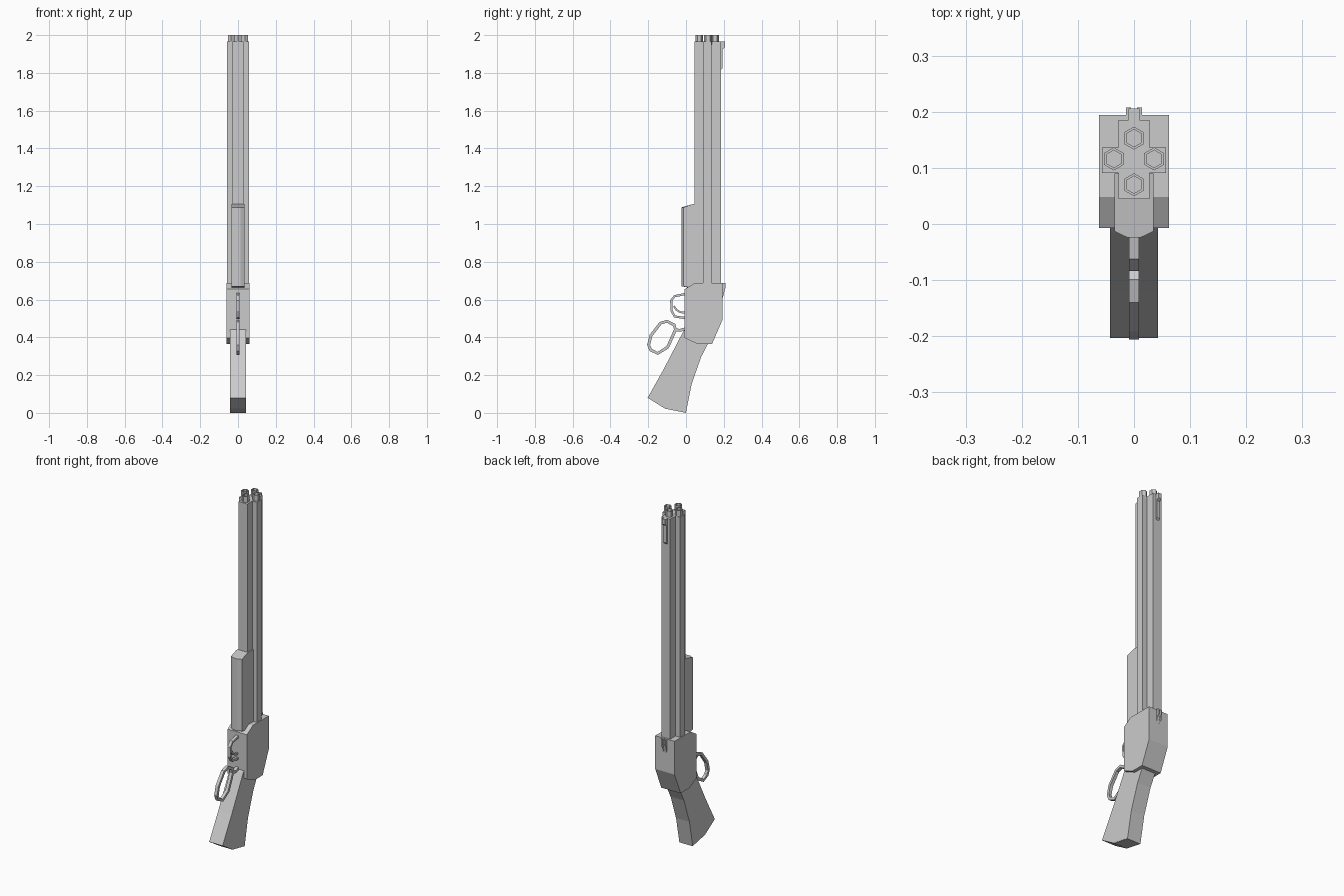
import bpy, bmesh, math
from mathutils import Vector

cube = bpy.data.objects.get("Cube")
if cube:
    bpy.data.objects.remove(cube, do_unlink=True)

grey = bpy.data.materials.new("plain grey")
grey.use_nodes = True
GREY = (0.6, 0.6, 0.6, 1)
grey.diffuse_color = GREY
grey.node_tree.nodes["Principled BSDF"].inputs["Base Color"].default_value = GREY


def finish(bm, name):
    bmesh.ops.recalc_face_normals(bm, faces=bm.faces)
    mesh = bpy.data.meshes.new(name)
    bm.to_mesh(mesh)
    bm.free()
    mesh.materials.append(grey)
    obj = bpy.data.objects.new(name, mesh)
    bpy.context.collection.objects.link(obj)
    return obj


def prism(name, points, offset):
    """Extrude a flat outline along an offset."""
    bm = bmesh.new()
    face = bm.faces.new([bm.verts.new(p) for p in points])
    new = bmesh.ops.extrude_face_region(bm, geom=[face])["geom"]
    bmesh.ops.translate(bm, vec=offset, verts=[v for v in new if isinstance(v, bmesh.types.BMVert)])
    return finish(bm, name)


def side_prism(name, outline, half, x=0):
    """Side profile in (y, z), widened evenly about x."""
    return prism(name, [(x - half, y, z) for y, z in outline], (2 * half, 0, 0))


def upright_prism(name, outline, bottom, top):
    """Cross-section in (x, y), mirrored across x = 0."""
    full = outline + [(-x, y) for x, y in reversed(outline)]
    return prism(name, [(x, y, bottom) for x, y in full], (0, 0, top - bottom))


def strap(name, path, half, thick, closed=False):
    """Flat bent bar following a (y, z) path."""
    pts = [Vector(p) for p in path]
    n = len(pts)
    bm = bmesh.new()
    rings = []
    for i, p in enumerate(pts):
        a = pts[i - 1] if closed or i else p
        b = pts[(i + 1) % n] if closed or i < n - 1 else p
        d = (b - a).normalized()
        side = Vector((-d.y, d.x)) * thick / 2
        rings.append([bm.verts.new((x, *(p + side * s))) for x, s in
                      ((-half, -1), (half, -1), (half, 1), (-half, 1))])
    for i in range(n if closed else n - 1):
        r, q = rings[i], rings[(i + 1) % n]
        for k in range(4):
            bm.faces.new((r[k], r[(k + 1) % 4], q[(k + 1) % 4], q[k]))
    if not closed:
        bm.faces.new(rings[0])
        bm.faces.new(rings[-1])
    return finish(bm, name)


# Cross-shaped barrel block
upright_prism("barrel_block", [(0.028, 0.045), (0.028, 0.091), (0.057, 0.091),
              (0.057, 0.136), (0.028, 0.136), (0.028, 0.185)], 0.6, 1.965)

# Four hexagonal muzzles with bores
for name, x, y in (("rear", 0, 0.153), ("front", 0, 0.07),
                   ("left", 0.036, 0.116), ("right", -0.036, 0.116)):
    bm = bmesh.new()
    rings = [[bm.verts.new((x + r * math.sin(math.tau * k / 6), y + r * math.cos(math.tau * k / 6), z))
              for k in range(6)]
             for r, z in ((0.0205, 1.95), (0.0205, 2), (0.0155, 2), (0.0155, 1.975))]
    for a, b in zip(rings, rings[1:]):
        for k in range(6):
            bm.faces.new((a[k], a[(k + 1) % 6], b[(k + 1) % 6], b[k]))
    bm.faces.new(rings[0])
    bm.faces.new(rings[-1])
    finish(bm, name + "_muzzle")

# Forend with chamfered front and sloping ends
forend = upright_prism("forend", [(0.012, -0.024), (0.035, -0.013), (0.035, 0.035), (0.035, 0.09)], 0.66, 1.105)
for v in forend.data.vertices:
    if v.co.y < 0.03:
        v.co.z += -0.017 if v.co.z > 1 else 0.01

# Receiver
side_prism("receiver", [(-0.007, 0.655), (0.048, 0.688), (0.194, 0.688), (0.194, 0.495),
           (0.138, 0.365), (0.06, 0.365), (-0.007, 0.397)], 0.062)

# Stock
side_prism("stock", [(-0.203, 0.08), (-0.12, 0.228), (-0.015, 0.43), (0.0, 0.45), (0.1, 0.45),
           (0.116, 0.365), (0.08, 0.296), (0.03, 0.153), (0, 0.003), (-0.11, 0.022)], 0.043)
side_prism("stock_heel", [(-0.11, 0.022), (0, 0), (0, 0.02), (-0.1, 0.04)], 0.042)

# Lever loop, lever arm, trigger guard and trigger
strap("lever_loop", [(-0.198, 0.36), (-0.185, 0.41), (-0.135, 0.475), (-0.1, 0.485), (-0.062, 0.465),
      (-0.056, 0.44), (-0.078, 0.39), (-0.098, 0.347), (-0.15, 0.315), (-0.187, 0.333)], 0.009, 0.016, True)
strap("lever_arm", [(-0.058, 0.44), (-0.03, 0.437), (0.01, 0.45)], 0.009, 0.015)
strap("trigger_guard", [(0, 0.63), (-0.06, 0.618), (-0.078, 0.595), (-0.076, 0.54),
      (-0.06, 0.51), (0, 0.502)], 0.009, 0.012)
strap("trigger", [(-0.064, 0.565), (-0.05, 0.545), (-0.03, 0.533), (0, 0.53)], 0.006, 0.01)

# Front sight
side_prism("front_sight", [(0.18, 1.965), (0.206, 1.965), (0.206, 1.935), (0.193, 1.925),
           (0.193, 1.825), (0.18, 1.81)], 0.01)

# Notched rear sight
for name, s in (("left", 1), ("right", -1)):
    side_prism(name + "_rear_sight_ear", [(0.18, 0.688), (0.208, 0.688), (0.208, 0.66), (0.192, 0.6),
               (0.18, 0.6)], 0.0045, s * 0.0095)
side_prism("rear_sight_base", [(0.18, 0.66), (0.2, 0.65), (0.193, 0.6), (0.18, 0.6)], 0.006)
